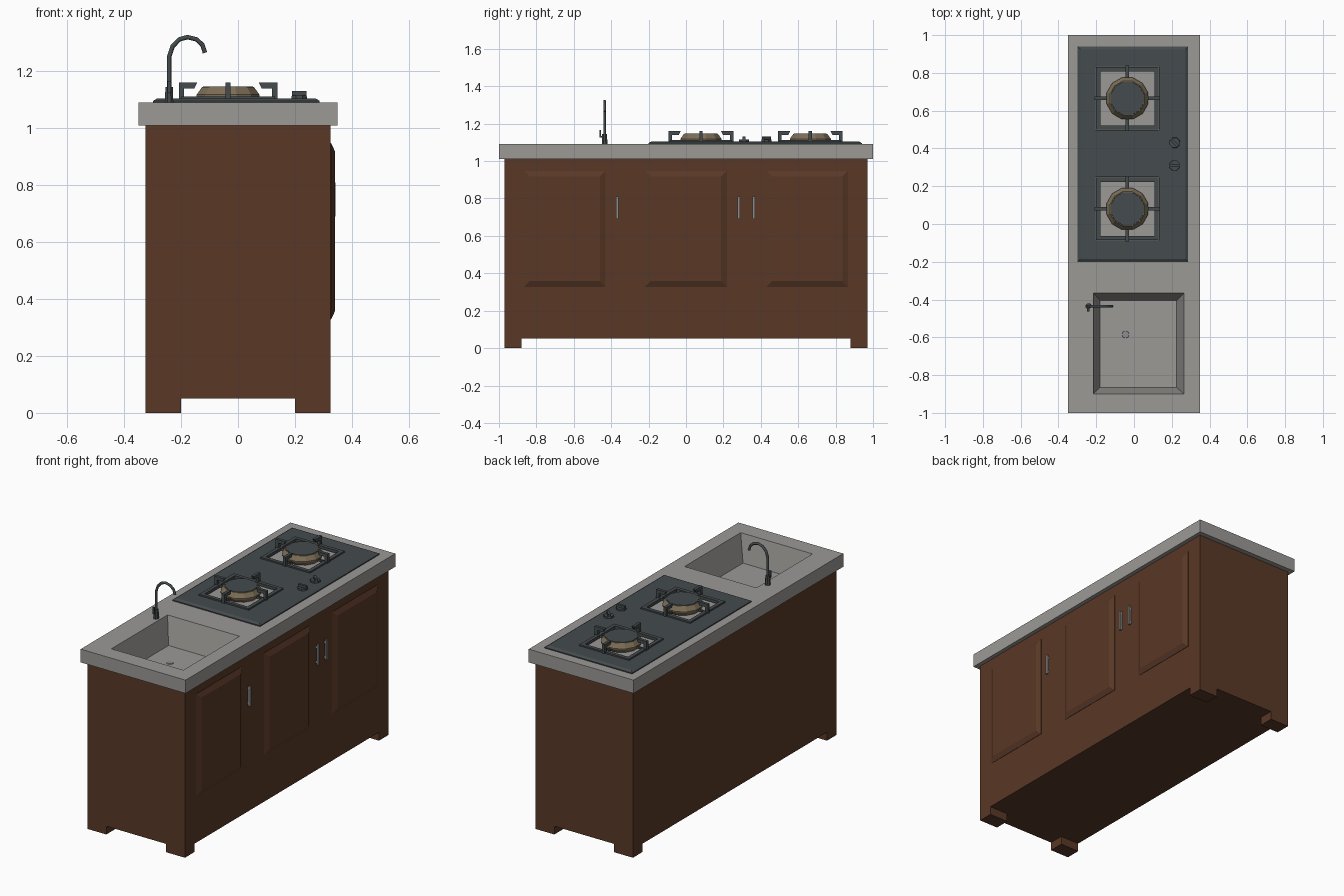
import bpy, bmesh, math
from mathutils import Matrix, Vector

if "Cube" in bpy.data.objects:
    bpy.data.objects.remove(bpy.data.objects["Cube"])


def material(name, rgb):
    m = bpy.data.materials.new(name)
    m.diffuse_color = (*rgb, 1)
    m.use_nodes = True
    m.node_tree.nodes["Principled BSDF"].inputs["Base Color"].default_value = m.diffuse_color
    return m


WOOD = material("brown wood", (0.100, 0.040, 0.020))
STONE = material("grey stone", (0.33, 0.32, 0.305))
DARK = material("dark metal", (0.058, 0.070, 0.074))
TAN = material("tan brass", (0.20, 0.155, 0.095))
STEEL = material("handle steel", (0.27, 0.27, 0.27))


def finish(name, bm, mat, smooth=None):
    me = bpy.data.meshes.new(name)
    bm.normal_update()
    bm.to_mesh(me)
    bm.free()
    me.materials.append(mat)
    ob = bpy.data.objects.new(name, me)
    bpy.context.collection.objects.link(ob)
    if smooth:
        bpy.context.view_layer.objects.active = ob
        ob.select_set(True)
        bpy.ops.object.shade_smooth_by_angle(angle=math.radians(smooth))
        ob.select_set(False)
    return ob


def rect(x0, x1, y0, y1, z):
    return [(x0, y0, z), (x1, y0, z), (x1, y1, z), (x0, y1, z)]


def circle(cx, cy, r, z, n):
    return [(cx + r * math.cos(2 * math.pi * (i + .5) / n),
             cy + r * math.sin(2 * math.pi * (i + .5) / n), z) for i in range(n)]


def loft(bm, loops, bottom=True, top=True):
    """Skin a stack of equal-sized loops and cap the ends."""
    rings = [[bm.verts.new(p) for p in l] for l in loops]
    for a, b in zip(rings, rings[1:]):
        for i in range(len(a)):
            j = (i + 1) % len(a)
            bm.faces.new((a[i], a[j], b[j], b[i]))
    if bottom:
        bm.faces.new(rings[0][::-1])
    if top:
        bm.faces.new(rings[-1])


def box(bm, x0, x1, y0, y1, z0, z1):
    loft(bm, [rect(x0, x1, y0, y1, z0), rect(x0, x1, y0, y1, z1)])


# cabinet carcass, open on top so the basin can hang inside
bm = bmesh.new()
loft(bm, [rect(-.325, .325, -.97, .97, .05), rect(-.325, .325, -.97, .97, 1.01)], top=False)
finish("cabinet", bm, WOOD)

# four corner feet
bm = bmesh.new()
for sx in (-1, 1):
    for sy in (-1, 1):
        x, y = sorted((sx * .2, sx * .325)), sorted((sy * .88, sy * .97))
        box(bm, *x, *y, 0, .05)
finish("feet", bm, WOOD)

# raised door panels and handles on the +x side
bm = bmesh.new()
for yc in (-.648, 0, .648):
    def panel(x, inset):
        w = .218 - inset
        return [(x, yc - w, .328 + inset), (x, yc + w, .328 + inset),
                (x, yc + w, .948 - inset), (x, yc - w, .948 - inset)]
    loft(bm, [panel(.32, 0), panel(.327, 0), panel(.341, .03)])
finish("door_panels", bm, WOOD)

bm = bmesh.new()
for y in (-.368, .282, .362):
    box(bm, .331, .342, y - .007, y + .007, .69, .81)
    for z in (.70, .79):
        box(bm, .32, .335, y - .005, y + .005, z, z + .01)
finish("door_handles", bm, STEEL)

# worktop with sunken basin, one continuous skin
bm = bmesh.new()
loft(bm, [rect(-.32, .32, -.965, .965, 1.01), rect(-.35, .35, -1, 1, 1.01),
          rect(-.35, .35, -1, 1, 1.09), rect(-.215, .265, -.90, -.365, 1.09),
          rect(-.18, .225, -.865, -.405, .93)], bottom=False)
finish("worktop_and_basin", bm, STONE)

bm = bmesh.new()
loft(bm, [circle(-.045, -.585, .02, .93, 12), circle(-.045, -.585, .018, .933, 12)])
finish("basin_drain", bm, STEEL)

# hob plate with two square openings
bm = bmesh.new()
loft(bm, [rect(-.298, .287, -.2, .94, 1.09), rect(-.298, .287, -.2, .94, 1.096),
          rect(-.283, .272, -.185, .925, 1.105)])
hob = finish("hob_plate", bm, DARK)

BX, BURNERS = -.035, (.08, .665)
bm = bmesh.new()
for y in BURNERS:
    box(bm, BX - .168, BX + .168, y - .168, y + .168, 1.05, 1.15)
cutter = finish("hob_cutter", bm, DARK)
cutter.hide_render = True
cutter.hide_viewport = True
cut = hob.modifiers.new("openings", 'BOOLEAN')
cut.operation, cut.object, cut.solver = 'DIFFERENCE', cutter, 'EXACT'

# burners: tan body with dark cap; grates: square frame with four hooked arms
body, cap, grate = bmesh.new(), bmesh.new(), bmesh.new()
for y in BURNERS:
    loft(body, [circle(BX, y, .10, 1.09, 12), circle(BX, y, .114, 1.112, 12),
                circle(BX, y, .114, 1.118, 12), circle(BX, y, .095, 1.144, 12)])
    loft(cap, [circle(BX, y, .092, 1.14, 12), circle(BX, y, .090, 1.147, 12)])
    for k in range(4):
        part = bmesh.new()
        box(part, .143, .165, -.165, .165, 1.095, 1.112)       # frame side
        box(part, .154, .173, -.009, .009, 1.10, 1.14)         # post
        box(part, .09, .165, -.005, .005, 1.10, 1.112)         # lower spoke
        loft(part, [rect(.118, .173, -.009, .009, 1.14),
                    rect(.108, .173, -.009, .009, 1.16)])      # hooked arm
        part.transform(Matrix.Translation((BX, y, 0)) @ Matrix.Rotation(k * math.pi / 2, 4, 'Z'))
        me = bpy.data.meshes.new("tmp")
        part.to_mesh(me)
        part.free()
        grate.from_mesh(me)
        bpy.data.meshes.remove(me)
finish("burner_bodies", body, TAN)
finish("burner_caps", cap, DARK)
finish("pan_grates", grate, DARK)

# control knobs with grip ridges
for i, (y, turn) in enumerate(((.43, -.8), (.31, 0))):
    bm = bmesh.new()
    loft(bm, [circle(0, 0, .03, 1.10, 8), circle(0, 0, .028, 1.115, 8)])
    box(bm, -.026, .026, -.007, .007, 1.11, 1.13)
    bm.transform(Matrix.Translation((.215, y, 0)) @ Matrix.Rotation(turn, 4, 'Z'))
    finish(f"control_knob_{i + 1}", bm, DARK)

# tap: base, side lever and swan neck
TY = -.435
bm = bmesh.new()
loft(bm, [circle(-.242, TY, .016, 1.09, 8), circle(-.242, TY, .014, 1.145, 8)])
box(bm, -.248, -.236, TY - .026, TY, 1.125, 1.135)
box(bm, -.248, -.236, TY - .028, TY - .02, 1.125, 1.165)
finish("tap_base", bm, DARK)

path = [(-.242, 1.14), (-.242, 1.25), (-.230, 1.287), (-.206, 1.312), (-.177, 1.320),
        (-.146, 1.312), (-.125, 1.293), (-.116, 1.265)]
curve = bpy.data.curves.new("tap_neck", 'CURVE')
curve.dimensions = '3D'
curve.bevel_depth, curve.bevel_resolution, curve.use_fill_caps = .008, 1, True
sp = curve.splines.new('POLY')
sp.points.add(len(path) - 1)
for p, (x, z) in zip(sp.points, path):
    p.co = (x, TY, z, 1)
curve.materials.append(DARK)
bpy.context.collection.objects.link(bpy.data.objects.new("tap_neck", curve))
